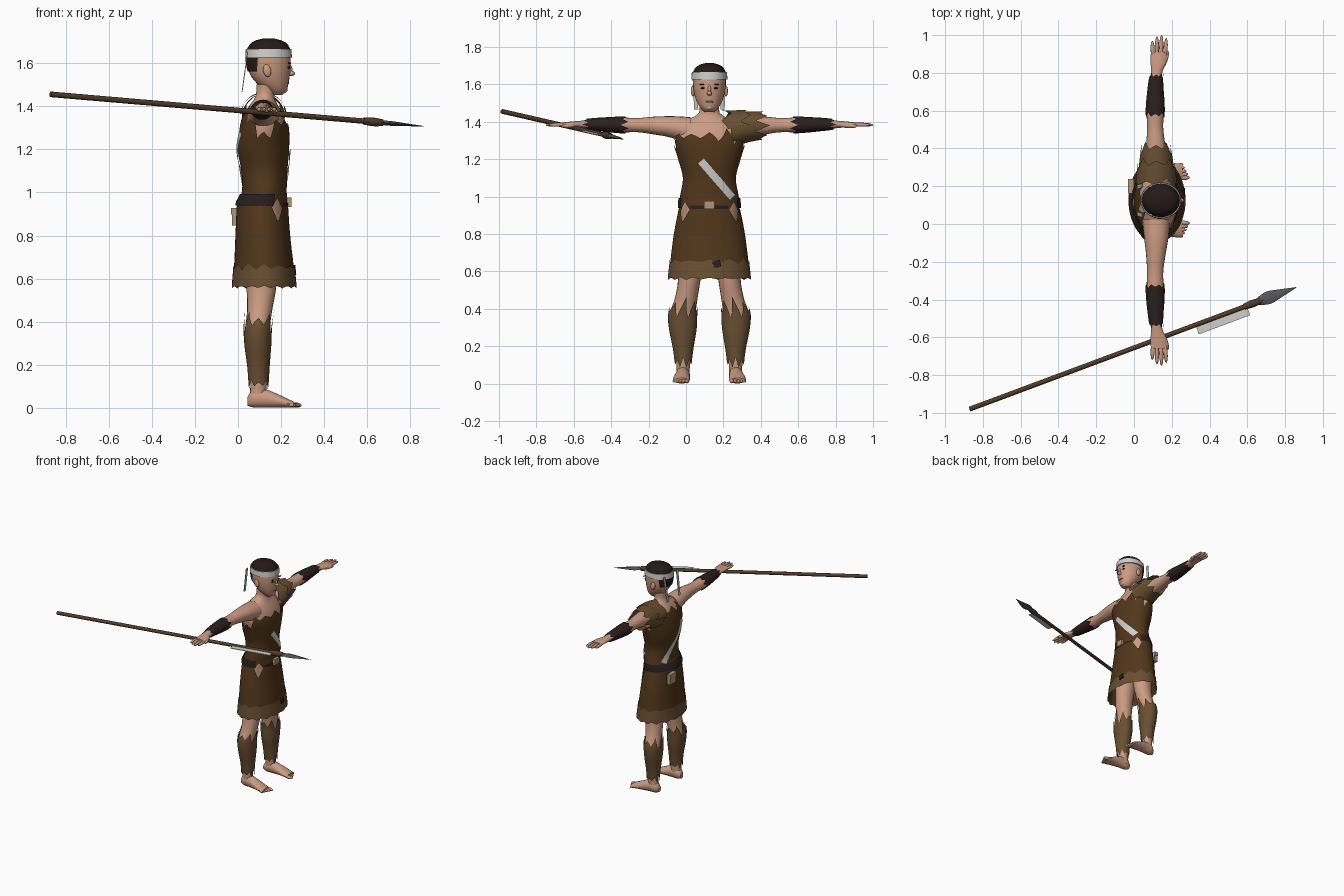
import bpy, bmesh, math
from mathutils import Vector, Matrix, Euler

if "Cube" in bpy.data.objects:
    bpy.data.objects.remove(bpy.data.objects["Cube"])

MID = 0.125  # body midline on y


def material(name, r, g, b):
    m = bpy.data.materials.new(name)
    m.use_nodes = True
    m.diffuse_color = (r, g, b, 1)
    bsdf = m.node_tree.nodes["Principled BSDF"]
    bsdf.inputs["Base Color"].default_value = (r, g, b, 1)
    bsdf.inputs["Roughness"].default_value = 0.9
    return m


SKIN = material("skin", .60, .33, .225)
BROWN = material("dark brown hide", .085, .038, .011)
LIGHT = material("light brown hide", .14, .078, .032)
LEATHER = material("dark leather", .024, .014, .014)
HAIR = material("black brown hair", .018, .010, .009)
WHITE = material("pale cloth", .62, .62, .60)
WOOD = material("spear wood", .085, .045, .022)
METAL = material("grey stone", .10, .10, .105)
TAN = material("tan pouch", .42, .31, .20)
LIPS = material("lips", .42, .18, .13)


def make(name, bm, mat, angle=40):
    bmesh.ops.recalc_face_normals(bm, faces=bm.faces)
    me = bpy.data.meshes.new(name)
    bm.to_mesh(me)
    bm.free()
    me.materials.append(mat)
    ob = bpy.data.objects.new(name, me)
    bpy.context.collection.objects.link(ob)
    bpy.ops.object.select_all(action='DESELECT')
    bpy.context.view_layer.objects.active = ob
    ob.select_set(True)
    bpy.ops.object.shade_smooth_by_angle(angle=math.radians(angle))
    return ob


def sample(prof, t):
    """Smooth interpolation of (t, centre, centre, radius, radius) rows."""
    t = min(max(t, prof[0][0]), prof[-1][0])
    i = 0
    while i < len(prof) - 2 and t > prof[i + 1][0]:
        i += 1

    def slope(j, k):
        a, b = prof[max(j - 1, 0)], prof[min(j + 1, len(prof) - 1)]
        return (b[k] - a[k]) / (b[0] - a[0])
    p, q = prof[i], prof[i + 1]
    h = q[0] - p[0]
    u = (t - p[0]) / h
    return [p[k] * (2*u**3 - 3*u*u + 1) + q[k] * (3*u*u - 2*u**3)
            + h * (slope(i, k) * (u**3 - 2*u*u + u) + slope(i + 1, k) * (u**3 - u*u))
            for k in range(1, 5)]


def tube(name, mat, prof, axis='z', lo=None, hi=None, n=24, steps=16, off=0.0,
         side=1, mid=MID, caps=True, arc=None):
    """Loft along an axis; lo and hi may be functions of the angle (torn edges)."""
    lo = prof[0][0] if lo is None else lo
    hi = prof[-1][0] if hi is None else hi
    bm = bmesh.new()
    a0, a1 = arc or (0, 2 * math.pi)
    cols = n + 1 if arc else n
    grid = []
    for i in range(cols):
        a = a0 + (a1 - a0) * i / n
        l = lo(a) if callable(lo) else lo
        h = hi(a) if callable(hi) else hi
        col = []
        for j in range(steps + 1):
            t = l + (h - l) * j / steps
            c1, c2, r1, r2 = sample(prof, t)
            p, q = c1 + (r1 + off) * math.cos(a), c2 + (r2 + off) * math.sin(a)
            x, y, z = {'z': (p, q, t), 'y': (p, t, q), 'x': (t, p, q)}[axis]
            col.append(bm.verts.new((x, mid + side * y, z)))
        grid.append(col)
    for i in range(n):
        c, d = grid[i], grid[(i + 1) % cols]
        for j in range(steps):
            bm.faces.new((c[j], d[j], d[j + 1], c[j + 1]))
    if caps and not arc:
        bm.faces.new([c[0] for c in grid])
        bm.faces.new([c[-1] for c in grid])
    return make(name, bm, mat)


def box(name, mat, centre, size, rot=(0, 0, 0)):
    bm = bmesh.new()
    bmesh.ops.create_cube(bm, size=1)
    m = Matrix.Translation(centre) @ Euler(rot).to_matrix().to_4x4() @ Matrix.Diagonal((*size, 1))
    bmesh.ops.transform(bm, matrix=m, verts=bm.verts)
    return make(name, bm, mat)


def ball(name, mat, centre, size, rot=(0, 0, 0)):
    bm = bmesh.new()
    bmesh.ops.create_uvsphere(bm, u_segments=14, v_segments=10, radius=1)
    m = Matrix.Translation(centre) @ Euler(rot).to_matrix().to_4x4() @ Matrix.Diagonal((*size, 1))
    bmesh.ops.transform(bm, matrix=m, verts=bm.verts)
    return make(name, bm, mat, 80)


def torn(base, amp, k):
    """Zigzag edge with uneven teeth."""
    def f(a):
        w = abs((a * k / (2 * math.pi)) % 1 - .5) * 2
        return base + amp * (w - .5) * (1.2 + .8 * math.sin(2 * a + k))
    return f


# Torso and neck
torso = [(.80, .11, 0, .11, .15), (.95, .113, 0, .108, .153), (1.0, .122, 0, .095, .148),
         (1.1, .122, 0, .098, .133), (1.2, .118, 0, .11, .158), (1.3, .122, 0, .105, .185),
         (1.36, .12, 0, .088, .175), (1.41, .12, 0, .062, .12), (1.44, .125, 0, .045, .06),
         (1.5, .132, 0, .045, .053)]
tube("torso", SKIN, torso, n=32, steps=40)

# Tunic with torn neckline and notched waist
def notch(a):
    d = abs(math.degrees(math.atan2(math.sin(a), math.cos(a))))
    return max(0, 1 - abs(d - 54) / 15)

def neckline(a):
    c = math.cos(a)
    return 1.24 + .085 * min(1, abs(c) * 2) + .06 * max(-c, 0) + torn(0, .05, 12)(a)

tube("tunic", BROWN, torso, lo=lambda a: .925 + .05 * notch(a), hi=neckline,
     n=96, steps=28, off=.009, caps=False)

# Skirt and hem
skirt = [(.55, .122, 0, .148, .22), (.66, .12, 0, .138, .208), (.8, .115, 0, .127, .19),
         (.94, .113, 0, .119, .163)]
tube("skirt", BROWN, skirt, lo=.57, hi=lambda a: .935 - .075 * notch(a), n=96, steps=12, caps=False)
tube("skirt_hem", LIGHT, skirt, lo=torn(.562, .008, 16), hi=torn(.655, .016, 12), n=96,
     steps=6, off=.004, caps=False)
box("hem_patch", LEATHER, (.264, .165, .64), (.008, .04, .035), (.3, -.1, 0))

# Belt, buckle, pouch
tube("belt", LEATHER, torso, lo=.94, hi=.993, off=.016, steps=3, n=40,
     arc=(math.radians(64), math.radians(296)))
tube("belt_front", LEATHER, torso, lo=.935, hi=.952, off=.012, steps=2, n=16, arc=(-.65, .65))
box("buckle", TAN, (.238, MID, .955), (.02, .055, .045))
box("pouch", TAN, (-.014, .2, .885), (.028, .07, .075))
box("pouch_flap", TAN, (-.017, .2, .912), (.03, .076, .03))

# Sash strips that follow the chest and the back
def sash(name, front, y0, z0, y1, z1, half):
    bm = bmesh.new()
    d = Vector((y1 - y0, z1 - z0)).normalized()
    rows = []
    for i in range(17):
        u = i / 16
        row = []
        for w in (-half, 0, half):
            y = y0 + (y1 - y0) * u - d.y * w
            z = z0 + (z1 - z0) * u + d.x * w
            cx, _, rx, ry = sample(torso, z)
            k = math.sqrt(max(.05, 1 - (y / (ry + .016)) ** 2))
            row.append(bm.verts.new((cx + front * (rx + .016) * k, MID + y, z)))
        rows.append(row)
    for r, s in zip(rows, rows[1:]):
        for j in range(2):
            bm.faces.new((r[j], r[j + 1], s[j + 1], s[j]))
    make(name, bm, WHITE)

sash("sash_front", 1, -.045, 1.19, .125, .995, .02)
sash("sash_back", -1, -.09, 1.28, .10, 1.0, .02)

# Head
head = [(1.452, .18, 0, .025, .025), (1.47, .178, 0, .046, .044), (1.50, .163, 0, .07, .064),
        (1.54, .15, 0, .09, .079), (1.58, .145, 0, .099, .086), (1.63, .142, 0, .101, .088),
        (1.67, .142, 0, .092, .08), (1.70, .142, 0, .06, .05), (1.71, .142, 0, .02, .018)]
tube("head", SKIN, head, n=28, steps=28)
tube("hair", HAIR, head, lo=lambda a: 1.56 if math.cos(a) < -.5 else 1.64, n=40, steps=16,
     off=.006, caps=False)
ball("hair_crown", HAIR, (.142, MID, 1.67), (.098, .083, .045))
band = [(1.626, .142, 0, .108, .097), (1.665, .142, 0, .106, .094)]
tube("headband", WHITE, band, n=32, steps=2)
ball("nose", SKIN, (.243, MID, 1.552), (.022, .013, .013))
ball("nose_bridge", SKIN, (.239, MID, 1.575), (.013, .009, .026), (0, -.25, 0))
ball("mouth", LIPS, (.229, MID, 1.507), (.009, .022, .006))
ball("chin", SKIN, (.205, MID, 1.478), (.026, .026, .02))
for s in (-1, 1):
    ball("eye", HAIR, (.235, MID + s * .034, 1.58), (.006, .013, .005))
    box("brow", HAIR, (.237, MID + s * .035, 1.599), (.008, .034, .005), (0, 0, -s * .35))
    ball("ear", SKIN, (.135, MID + s * .088, 1.565), (.019, .011, .03), (0, -.2, 0))
    box("headband_tail", WHITE, (.032, MID + s * .075, 1.56), (.004, .022, .19), (-s * .05, .14, 0))

# Arms, hands and bracers
arm = [(.10, .118, 1.35, .075, .075), (.2, .118, 1.372, .064, .058), (.3, .115, 1.38, .05, .047),
       (.38, .112, 1.382, .043, .038), (.45, .112, 1.383, .044, .039), (.52, .113, 1.384, .042, .035),
       (.62, .115, 1.386, .033, .027), (.68, .12, 1.386, .030, .020), (.73, .13, 1.386, .042, .016),
       (.785, .132, 1.385, .043, .011)]

def digit(name, start, end, r, side):
    """Tapered finger or toe with a round tip."""
    a, b = Vector(start), Vector(end)
    bm = bmesh.new()
    bmesh.ops.create_uvsphere(bm, u_segments=8, v_segments=8, radius=1)
    rot = (b - a).to_track_quat('Z', 'Y').to_matrix().to_4x4()
    m = Matrix.Translation((a + b) / 2) @ rot @ Matrix.Diagonal((r, r, (b - a).length / 2, 1))
    m = Matrix.Translation((0, MID, 0)) @ Matrix.Diagonal((1, side, 1, 1)) @ m
    bmesh.ops.transform(bm, matrix=m, verts=bm.verts)
    make(name, bm, SKIN, 80)

leg = [(.03, .09, .14, .036, .034), (.1, .095, .14, .038, .036), (.18, .095, .14, .042, .045),
       (.3, .092, .142, .054, .066), (.38, .092, .142, .057, .069), (.45, .1, .125, .058, .061),
       (.55, .108, .108, .068, .06), (.75, .11, .09, .082, .075), (.85, .11, .085, .085, .075)]
foot = [(.045, .137, .032, .018, .022), (.07, .14, .044, .035, .042), (.12, .142, .045, .037, .044),
        (.18, .147, .034, .042, .033), (.23, .15, .022, .046, .021), (.258, .15, .016, .043, .014)]

for s in (-1, 1):
    tube("arm", SKIN, arm, 'y', n=20, steps=36, side=s)
    tube("bracer", LEATHER, arm, 'y', lo=torn(.452, .022, 8), hi=torn(.662, .02, 8), n=48,
         steps=10, off=.007, side=s, caps=False)
    for i in range(4):
        x = .1 + i * .0215
        reach = (.845, .868, .876, .86)[i]
        digit("finger", (x, .755, 1.386), (x + .003 * (i - 1), reach, 1.383), .011, s)
    digit("thumb", (.145, .69, 1.383), (.182, .79, 1.376), .013, s)

    # Legs, feet and shin wraps
    tube("leg", SKIN, leg, n=20, steps=30, side=s)
    tube("shin_wrap", LIGHT, leg, lo=torn(.112, .03, 8), hi=torn(.405, .06, 8), n=48, steps=12,
         off=.009, side=s, caps=False)
    tube("foot", SKIN, foot, 'x', n=18, steps=16, side=s)
    for i in range(5):
        y = .118 + i * .0175
        digit("toe", (.23, y, .016), (.296 - .009 * i, y + .003, .012), .0125 - .0012 * i, s)

# Shoulder guard on the left shoulder, in two torn layers
tube("shoulder_guard", LIGHT, arm, 'y', lo=.115, hi=torn(.285, .04, 8), n=48, steps=10,
     off=.026, caps=False)
tube("shoulder_guard_top", LIGHT, arm, 'y', lo=torn(.09, .03, 6), hi=torn(.2, .04, 8), n=48,
     steps=8, off=.034, caps=False, arc=(.1, 3.04))

# Spear, built along x and then laid across the right hand
tail, tip = Vector((-.87, -.98, 1.455)), Vector((.86, -.335, 1.307))
length = (tip - tail).length
ax = (tip - tail).normalized()
ay = Vector((0, 0, 1)).cross(ax).normalized()
az = ax.cross(ay)
pose = Matrix.Translation(tail) @ Matrix((ax, ay, az)).transposed().to_4x4()
shaft = [(0, 0, 0, .013, .013), (1.62, 0, 0, .0125, .0125)]
binding = [(1.555, 0, 0, .016, .016), (1.6, 0, 0, .02, .02), (1.65, 0, 0, .016, .016)]
blade = [(1.62, 0, 0, .014, .01), (1.69, 0, 0, .034, .011), (1.76, 0, 0, .022, .007),
         (length, 0, 0, .001, .001)]
spear = [tube("spear_shaft", WOOD, shaft, 'x', n=12, steps=4, mid=0),
         tube("spear_binding", WOOD, binding, 'x', n=12, steps=8, mid=0),
         tube("spear_blade", METAL, blade, 'x', n=4, steps=12, mid=0),
         box("spear_streamer", WHITE, (1.425, -.032, 0), (.29, .042, .004))]
for part in spear:
    part.matrix_world = pose
